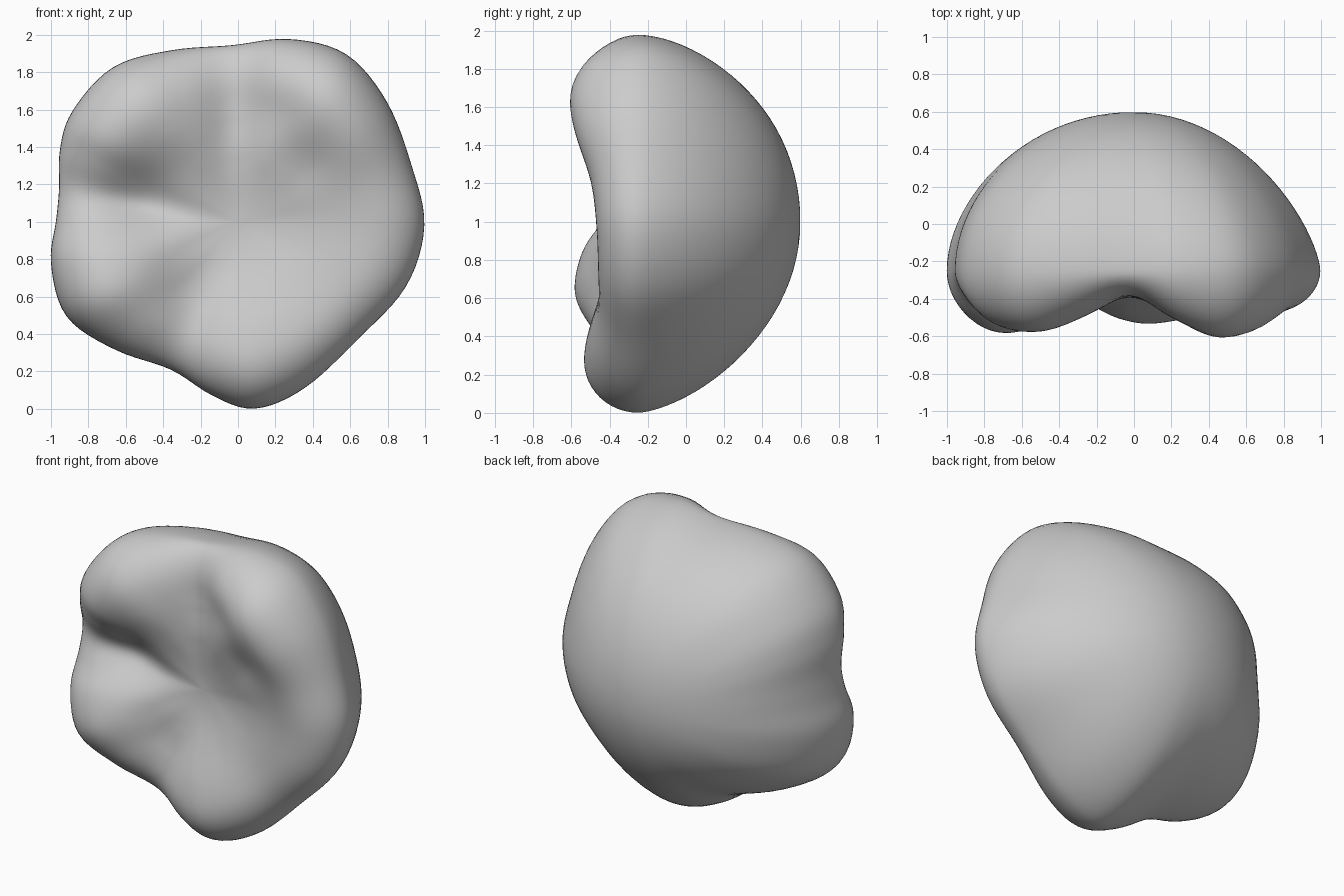
import bpy
import bmesh
import math

# Remove the default cube
default_cube = bpy.data.objects.get("Cube")
if default_cube:
    bpy.data.objects.remove(default_cube, do_unlink=True)

# Outline of the body: x, z and the depth of the front ridge at that place
OUTLINE = [
    (1, .98, -.47), (.93, 1.3, -.5), (.8, 1.64, -.585), (.58, 1.9, -.61),
    (.27, 1.98, -.52), (-.03, 1.945, -.385), (-.35, 1.92, -.48),
    (-.67, 1.83, -.575), (-.89, 1.59, -.565), (-.955, 1.38, -.48),
    (-.958, 1.18, -.4), (-.975, 1, -.45), (-1.003, .78, -.545),
    (-.92, .49, -.585), (-.65, .31, -.5), (-.36, .21, -.43),
    (-.14, .07, -.5), (.09, -.003, -.535), (.36, .11, -.51),
    (.64, .37, -.46), (.9, .65, -.46),
]
# Hollows pressed into the front: x, z, radius, depth
HOLLOWS = [(-.48, 1.18, .2, .07), (.2, 1.58, .16, .04),
           (.38, 1.33, .16, .04), (-.3, .66, .16, .03)]
CENTRE_Z = 1.0
BACK_Y = 0.6
BACK_RADIUS = 0.98
FULL_SIDE = math.radians(150)
RIM_Y = -0.25
DISH_Y = -0.36
RIDGE = 0.73
STEPS_PER_SPAN = 6
RINGS = 24
BLUR = 10


def spline_point(index, t):
    """Closed smooth curve through the outline points."""
    count = len(OUTLINE)
    a, b, c, d = (OUTLINE[(index + k) % count] for k in (-1, 0, 1, 2))
    return [
        q + 0.5 * t * (r - p + t * (2 * p - 5 * q + 4 * r - s
                                    + t * (3 * (q - r) + s - p)))
        for p, q, r, s in zip(a, b, c, d)
    ]


def hollow_depth(x, z):
    """How far the front is pressed back at this place."""
    return sum(depth * math.exp(-((x - hx) ** 2 + (z - hz) ** 2) / radius ** 2)
               for hx, hz, radius, depth in HOLLOWS)


places = [spline_point(index, step / STEPS_PER_SPAN)
          for index in range(len(OUTLINE)) for step in range(STEPS_PER_SPAN)]


def mean_ridge(index, reach):
    """Ridge depth averaged over neighbouring directions."""
    span = range(index - reach, index + reach + 1)
    return sum(places[k % len(places)][2] for k in span) / len(span)


def section(index):
    """Points from the back apex over the rim to the dish along one direction."""
    x, z, ridge_y = places[index]
    dz = z - CENTRE_Z
    points = []
    # Domed back, round near the apex, lobed towards the rim, fuller on one side
    roundness = BACK_RADIUS / math.hypot(x, dz)
    slimness = 1.2 - 0.18 * math.cos(math.atan2(dz, x) - FULL_SIDE)
    for i in range(1, RINGS + 1):
        angle = 0.5 * math.pi * i / RINGS
        s = math.sin(angle)
        s_lobed = s * (roundness + (1 - roundness) * s ** 2)
        height = max(0, math.cos(angle)) ** slimness
        points.append((x * s_lobed, RIM_Y + (BACK_Y - RIM_Y) * height,
                       CENTRE_Z + dz * s_lobed))
    # Rounded rim
    front = []
    for i in range(1, RINGS // 2 + 1):
        angle = math.pi * i / RINGS
        front.append((RIDGE + (1 - RIDGE) * math.cos(angle),
                      RIM_Y + (ridge_y - RIM_Y) * math.sin(angle)))
    # Hollow front, with the lobes melting together towards the middle
    for i in range(1, RINGS):
        t = 1 - i / RINGS
        blend = (t * t * (3 - 2 * t)) ** 1.1
        lobe_y = mean_ridge(index, round(BLUR * (1 - t)))
        front.append((RIDGE * t, DISH_Y + (lobe_y - DISH_Y) * blend))
    for s, y in front:
        px, pz = x * s, CENTRE_Z + dz * s
        points.append((px, y + hollow_depth(px, pz), pz))
    return points


# Body surface
bm = bmesh.new()
back_pole = bm.verts.new((0, BACK_Y, CENTRE_Z))
front_pole = bm.verts.new((0, DISH_Y + hollow_depth(0, CENTRE_Z), CENTRE_Z))
columns = [[bm.verts.new(point) for point in section(index)]
           for index in range(len(places))]

for i, column in enumerate(columns):
    following = columns[(i + 1) % len(columns)]
    bm.faces.new((back_pole, column[0], following[0]))
    bm.faces.new((front_pole, following[-1], column[-1]))
    for j in range(len(column) - 1):
        bm.faces.new((column[j], column[j + 1], following[j + 1], following[j]))

bmesh.ops.recalc_face_normals(bm, faces=bm.faces)
for face in bm.faces:
    face.smooth = True

mesh = bpy.data.meshes.new("lobed_body")
bm.to_mesh(mesh)
bm.free()
body = bpy.data.objects.new("lobed_body", mesh)
bpy.context.collection.objects.link(body)

# Plain grey material
grey = bpy.data.materials.new("plain_grey")
grey.use_nodes = True
colour = (0.6, 0.6, 0.6, 1)
grey.diffuse_color = colour
grey.node_tree.nodes["Principled BSDF"].inputs["Base Color"].default_value = colour
mesh.materials.append(grey)

# Soften the inner creases
smooth = body.modifiers.new("soften", "SMOOTH")
smooth.factor = 0.5
smooth.iterations = 6
